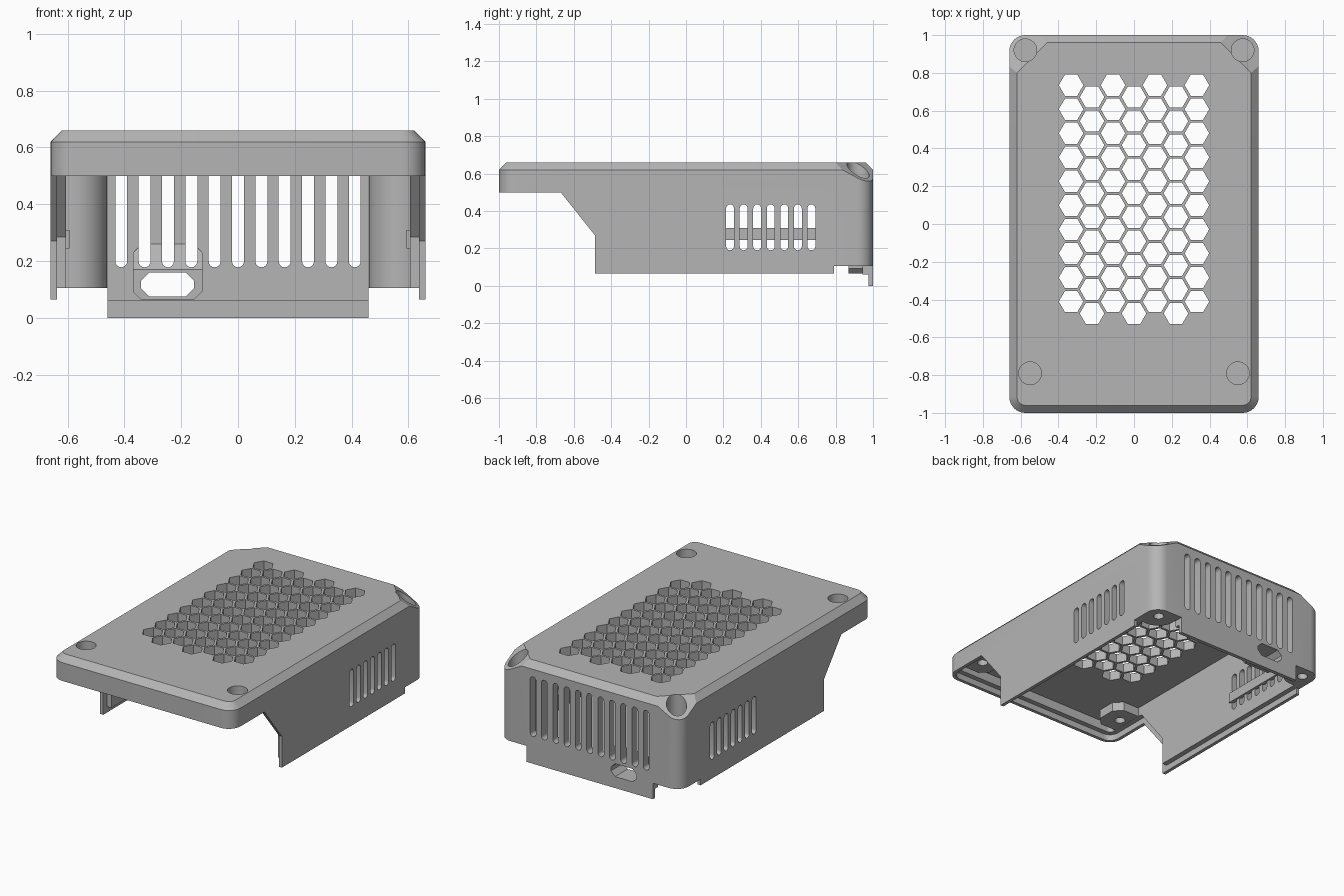
import bpy, bmesh
from math import pi, cos, sin, radians
from mathutils import Matrix, Vector

cube = bpy.data.objects.get("Cube")
if cube:
    bpy.data.objects.remove(cube, do_unlink=True)

grey = bpy.data.materials.new("matte grey plastic")
grey.use_nodes = True
COLOUR = (0.46, 0.46, 0.46, 1)
grey.diffuse_color = COLOUR
grey.node_tree.nodes["Principled BSDF"].inputs["Base Color"].default_value = COLOUR

FLAT = Matrix.Identity(4)


def upright(angle):
    """Frame whose profile stands on z and heads along the angle."""
    return Matrix.Rotation(angle, 4, 'Z') @ Matrix.Rotation(pi / 2, 4, 'X')


ALONG_X, ALONG_Y = upright(pi / 2), upright(0)


def loft(bm, rings):
    rows = [[bm.verts.new(p) for p in ring] for ring in rings]
    n = len(rows[0])
    for a, b in zip(rows, rows[1:]):
        for i in range(n):
            j = (i + 1) % n
            bm.faces.new((a[i], a[j], b[j], b[i]))
    bm.faces.new(rows[0][::-1])
    bm.faces.new(rows[-1])


def make(name, lofts):
    bm = bmesh.new()
    for rings in lofts:
        loft(bm, rings)
    bmesh.ops.recalc_face_normals(bm, faces=bm.faces)
    mesh = bpy.data.meshes.new(name)
    bm.to_mesh(mesh)
    bm.free()
    mesh.materials.append(grey)
    ob = bpy.data.objects.new(name, mesh)
    bpy.context.collection.objects.link(ob)
    return ob


def rings(outline, lo, hi, frame=FLAT):
    return [[frame @ Vector((x, y, h)) for x, y in outline] for h in (lo, hi)]


def prisms(name, outlines, lo, hi, frame=FLAT):
    return make(name, [rings(o, lo, hi, frame) for o in outlines])


def boolean(target, tool, operation='DIFFERENCE'):
    tool.hide_render = True
    mod = target.modifiers.new("cut", 'BOOLEAN')
    mod.object, mod.operation, mod.solver = tool, operation, 'EXACT'
    bpy.context.view_layer.update()
    with bpy.context.temp_override(object=target, active_object=target):
        bpy.ops.object.modifier_apply(modifier=mod.name)
    bpy.data.objects.remove(tool, do_unlink=True)


def rect(x0, x1, y0, y1):
    return [(x0, y0), (x1, y0), (x1, y1), (x0, y1)]


def ngon(x, y, r, n):
    return [(x + r * cos(2 * pi * i / n), y + r * sin(2 * pi * i / n)) for i in range(n)]


def rounded(inset, radius=0.085, steps=8):
    """Rounded plan of the case, pulled in by the inset."""
    r = max(radius - inset, 0.02)
    pts = []
    for k, (sx, sy) in enumerate(((1, 1), (-1, 1), (-1, -1), (1, -1))):
        cx, cy = sx * (0.66 - inset - r), sy * (1 - inset - r)
        for i in range(steps + 1):
            a = (k + i / steps) * pi / 2
            pts.append((cx + r * cos(a), cy + r * sin(a)))
    return pts


def slot(x, lo, hi, r, steps=8):
    top = [(x + r * cos(pi * i / steps), hi - r + r * sin(pi * i / steps)) for i in range(steps + 1)]
    low = [(x - r * cos(pi * i / steps), lo + r - r * sin(pi * i / steps)) for i in range(steps + 1)]
    return top + low


def octagon(x0, x1, y0, y1, c):
    return [(x0 + c, y0), (x1 - c, y0), (x1, y0 + c), (x1, y1 - c),
            (x1 - c, y1), (x0 + c, y1), (x0, y1 - c), (x0, y0 + c)]


def ring_at(inset, z):
    return [Vector((x, y, z)) for x, y in rounded(inset)]


# Outer block with a chamfered top edge
case = make("case_cover", [[ring_at(0, 0), ring_at(0, 0.62), ring_at(0.04, 0.66)]])

# Sloped facets on the two rear top corners
for angle in (radians(45), radians(135)):
    wedge = [(0.924, 0.72), (1.404, 0.36), (1.404, 0.72)]
    boolean(case, prisms("corner_facet", [wedge], -0.5, 0.5, upright(angle)))

# Open front and stepped lower edge
edge = [(-1.2, -0.2), (0.8, -0.2), (0.8, 0.065), (-0.487, 0.065),
        (-0.487, 0.27), (-0.67, 0.5), (-1.2, 0.5)]
boolean(case, prisms("lower_edge", [edge], -1, 1, ALONG_X))
feet = [rect(0.459, 0.8, 0.79, 1.2), rect(-0.8, -0.459, 0.79, 1.2)]
boolean(case, prisms("rear_corner_relief", feet, -0.1, 0.105))

# Inner step that leaves a thin lip around the lower edge
step = [(-1.2, -0.2), (0.8, -0.2), (0.8, 0.105), (-0.45, 0.105),
        (-0.45, 0.285), (-0.65, 0.54), (-1.2, 0.54)]
lip = prisms("lip_step", [step], -1, 1, ALONG_X)
boolean(lip, prisms("lip_plan", [rounded(0.022)], -0.5, 0.9), 'INTERSECT')
boolean(case, lip)
boolean(case, prisms("rear_lip_step", [rect(-0.47, 0.47, 0.75, 0.975)], -0.1, 0.06))

# Hollow interior, leaving screw posts and the port housing standing
REAR = [(s * 0.575, 0.92) for s in (-1, 1)]
FRONT = [(s * 0.55, -0.79) for s in (-1, 1)]
cavity = prisms("cavity", [rounded(0.055)], -0.3, 0.6)
boolean(cavity, prisms("rear_posts", [ngon(x, y, 0.115, 48) for x, y in REAR], -0.4, 0.7))
pads = [octagon(x - 0.11, x + 0.11, y - 0.11, y + 0.11, 0.05) for x, y in FRONT]
boolean(cavity, prisms("front_pads", pads, 0.541, 0.7))
housing = prisms("port_housing", [[(1.1, 0.065), (0.87, 0.065), (0.87, 0.17), (0.946, 0.261),
                                   (1.1, 0.261)]], -0.37, -0.125, ALONG_X)
boolean(housing, prisms("housing_outline", [octagon(-0.372, -0.123, 0.06, 0.262, 0.035)],
                        -1.2, -0.8, ALONG_Y), 'INTERSECT')
boolean(cavity, housing)
boolean(case, cavity)

# Honeycomb vent in the top
cells = []
for column in range(-3, 4):
    first = 0.735 if column % 2 else 0.672
    cells += [ngon(column * 0.111, first - row * 0.1273, 0.065, 6) for row in range(10)]
boolean(case, prisms("honeycomb", cells, 0.5, 0.8))

# Rear slots, side slots and the port opening
rear_slots = [slot(i * 0.0822, 0.178, 0.57, 0.021) for i in range(-5, 6)]
boolean(case, prisms("rear_slots", rear_slots, -1.1, -0.8, ALONG_Y))
side_slots = [slot(0.453 + i * 0.0725, 0.19, 0.435, 0.021) for i in range(-3, 4)]
boolean(case, prisms("side_slots", side_slots, -0.8, 0.8, ALONG_X))
opening = octagon(-0.342, -0.155, 0.075, 0.16, 0.03)
boolean(case, prisms("port_opening", [opening], -1.1, -0.8, ALONG_Y))

# Screw recesses above, narrow screw holes below
for spots, floor, bottom in ((REAR, 0.5, 0), (FRONT, 0.6, 0.4)):
    boolean(case, prisms("screw_recess", [ngon(x, y, 0.06, 32) for x, y in spots], floor, 0.8))
    boolean(case, prisms("screw_hole", [ngon(x, y, 0.032, 24) for x, y in spots],
                         bottom, floor - 0.015))

# Rails behind the side slots
rail = [rect(s * 0.605 - 0.012, s * 0.605 + 0.012, 0.2, 0.705) for s in (-1, 1)]
rails = prisms("inner_rails", rail, 0.245, 0.31)

bpy.ops.object.select_all(action='DESELECT')
case.select_set(True)
bpy.context.view_layer.objects.active = case
bpy.ops.object.shade_smooth_by_angle(angle=radians(25))
